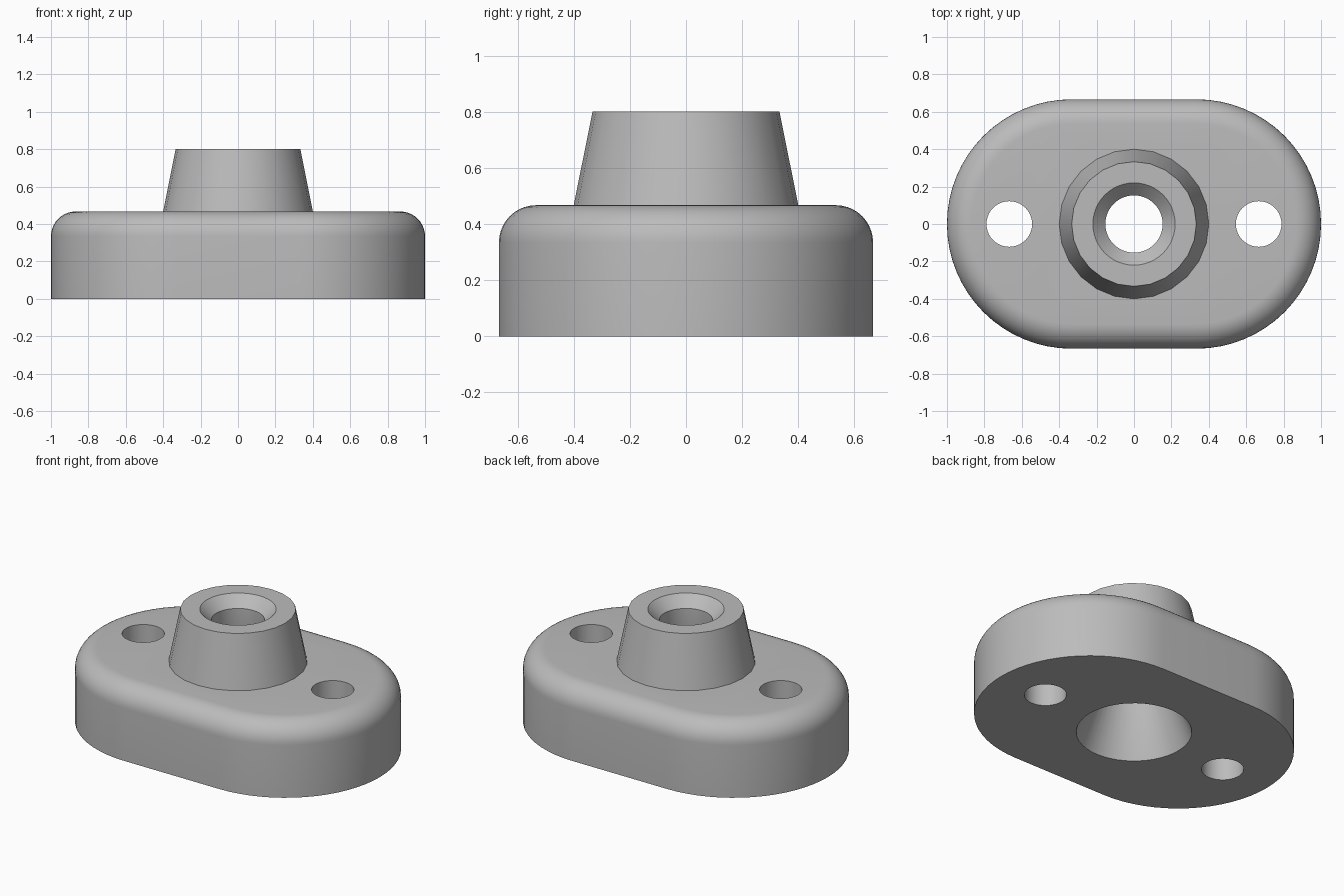
import bpy
import bmesh
from math import cos, sin, pi, radians

# Remove the default object
if "Cube" in bpy.data.objects:
    bpy.data.objects.remove(bpy.data.objects["Cube"], do_unlink=True)

# Single grey material
grey = bpy.data.materials.new("satin grey")
grey.use_nodes = True
colour = (0.5, 0.5, 0.5, 1)
grey.diffuse_color = colour
grey.node_tree.nodes["Principled BSDF"].inputs["Base Color"].default_value = colour


def outline(radius, sides, spread):
    """Circle, or a slot outline when its two halves are spread apart."""
    half = sides // 2
    if spread == 0:
        return [(radius * cos(2 * pi * i / sides), radius * sin(2 * pi * i / sides))
                for i in range(sides)]
    points = []
    for side in (1, -1):
        for i in range(half + 1):
            a = -pi / 2 + pi * i / half
            points.append((side * (spread + radius * cos(a)), side * radius * sin(a)))
    return points


def stacked_solid(name, profile, sides, spread=0, x=0):
    """Closed solid from (radius, height) rings, listed bottom to top."""
    bm = bmesh.new()
    rings = [[bm.verts.new((px + x, py, z)) for px, py in outline(r, sides, spread)]
             for r, z in profile]
    count = len(rings[0])
    for low, high in zip(rings, rings[1:]):
        for i in range(count):
            j = (i + 1) % count
            bm.faces.new((low[i], low[j], high[j], high[i]))
    bm.faces.new(rings[0][::-1])
    bm.faces.new(rings[-1])
    mesh = bpy.data.meshes.new(name)
    bm.to_mesh(mesh)
    bm.free()
    obj = bpy.data.objects.new(name, mesh)
    bpy.context.collection.objects.link(obj)
    mesh.materials.append(grey)
    return obj


def combine(target, tool, operation):
    """Apply a boolean and discard the tool."""
    tool.hide_render = True
    bpy.context.view_layer.objects.active = target
    mod = target.modifiers.new(operation, "BOOLEAN")
    mod.operation = operation
    mod.solver = "EXACT"
    mod.object = tool
    bpy.ops.object.modifier_apply(modifier=mod.name)
    bpy.data.objects.remove(tool, do_unlink=True)


# Slot-shaped base plate with a rounded top rim
third, plate_top, boss_top, fillet = 1 / 3, 0.467, 0.8, 0.133
steps = 10
rim = [(2 * third - fillet * (1 - cos(a)), plate_top - fillet * (1 - sin(a)))
       for a in (pi / 2 * i / steps for i in range(steps + 1))]
base = stacked_solid("flange_base", [(2 * third, 0)] + rim, 64, spread=third)

# Tapered boss, sunk slightly into the plate along its own slope
sink = 0.1
boss = stacked_solid("boss", [(0.4 + sink / 5, plate_top - sink), (third, boss_top)], 24)
combine(base, boss, "UNION")

# Central bore: wide cone below, straight throat, countersink above
over = 0.02
throat = 0.153
bore = stacked_solid("bore_cutter", [
    (third + over * 0.385, -over), (throat, plate_top),
    (throat, boss_top - 0.067), (0.22 + over, boss_top + over)], 48)
combine(base, bore, "DIFFERENCE")

# Two mounting holes
for side in (-1, 1):
    hole = stacked_solid("hole_cutter", [(0.122, -0.1), (0.122, 0.6)], 40, x=side * 2 * third)
    combine(base, hole, "DIFFERENCE")

# Smooth the curved walls, keep the rims crisp
bpy.ops.object.select_all(action="DESELECT")
base.select_set(True)
bpy.context.view_layer.objects.active = base
bpy.ops.object.shade_smooth_by_angle(angle=radians(30))
